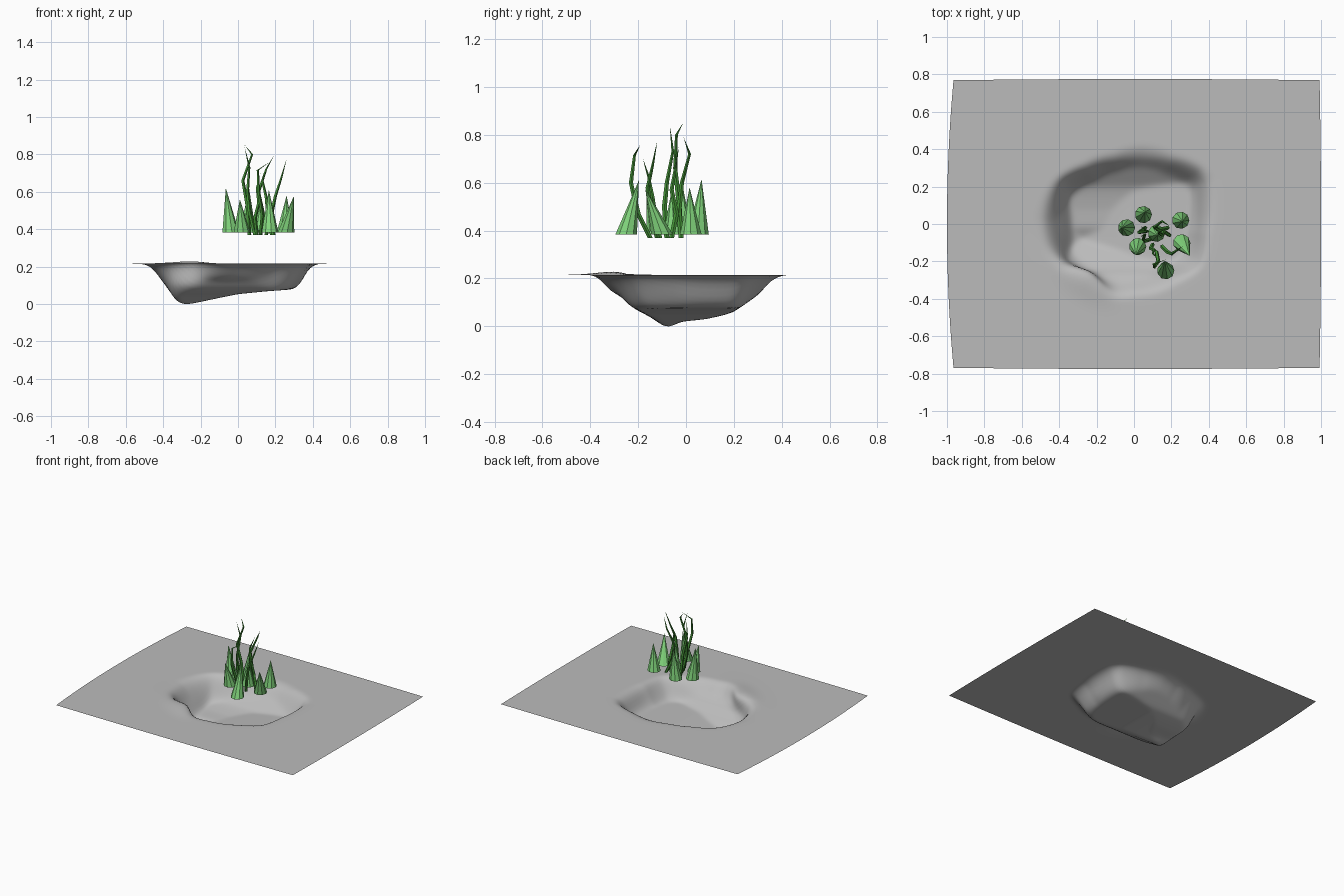
import bpy, bmesh, math
from mathutils import Vector

if "Cube" in bpy.data.objects:
    bpy.data.objects.remove(bpy.data.objects["Cube"])

def mat(name, c):
    m = bpy.data.materials.new(name)
    m.diffuse_color = (*c, 1)
    m.use_nodes = True
    m.node_tree.nodes["Principled BSDF"].inputs["Base Color"].default_value = m.diffuse_color
    return m

GREY = mat("ground grey", (0.5, 0.5, 0.5))
LEAF = mat("light green", (0.22, 0.66, 0.2))
STALK = mat("dark green", (0.06, 0.3, 0.04))

def finish(name, bm, m, smooth):
    me = bpy.data.meshes.new(name)
    bm.to_mesh(me)
    bm.free()
    me.materials.append(m)
    for p in me.polygons:
        p.use_smooth = smooth
    ob = bpy.data.objects.new(name, me)
    bpy.context.collection.objects.link(ob)
    return ob

def lerp(tab, v):
    if v <= tab[0][0]:
        return tab[0][1]
    for (a, p), (b, q) in zip(tab, tab[1:]):
        if v <= b:
            return p + (q - p) * (v - a) / (b - a)
    return tab[-1][1]

# Ground sheet with a sunken hollow: two lower profiles joined inside a rim outline
ZG = 0.215
AX = [(-.56, ZG), (-.48, .195), (-.43, .15), (-.38, .09), (-.33, .015), (-.28, -.005), (-.2, .012), (-.1, .033),
      (0, .053), (.15, .068), (.29, .078), (.34, .1), (.37, .15), (.41, .185), (.46, .2), (.58, ZG)]
BY = [(-.42, ZG), (-.36, .17), (-.33, .15), (-.27, .125), (-.24, .09), (-.2, .065), (-.15, .04), (-.08, -.008),
      (-.02, .02), (.08, .03), (.15, .045), (.2, .06), (.25, .095), (.3, .13), (.35, .175), (.42, .2), (.52, ZG)]
RIM = [(-.5, .02), (-.45, .13), (-.39, .21), (-.25, .29), (-.1, .35), (.05, .39), (.2, .34), (.39, .23),
       (.4, .1), (.37, -.05), (.33, -.2), (.2, -.29), (0, -.36), (-.1, -.38), (-.27, -.31), (-.41, -.19), (-.47, -.08)]
CX, CY = -.04, 0
pol = sorted((math.atan2(y - CY, x - CX), math.hypot(x - CX, y - CY)) for x, y in RIM)
pol = [(pol[-1][0] - math.tau, pol[-1][1])] + pol + [(pol[0][0] + math.tau, pol[0][1])]

def height(x, y):
    t = math.hypot(x - CX, y - CY) / lerp(pol, math.atan2(y - CY, x - CX))
    s = min(1, max(0, (1.12 - t) / .34))
    s = s * s * (3 - 2 * s)
    return ZG + (max(lerp(AX, x), lerp(BY, y)) - ZG) * s

NX, NY = 140, 110
xs = [-1 + 2 * i / NX for i in range(NX + 1)]
ys = [-.775 + 1.55 * j / NY for j in range(NY + 1)]
h = [[height(x, y) for y in ys] for x in xs]
for _ in range(4):
    h = [[h[i][j] if i in (0, NX) or j in (0, NY) else
          (4 * h[i][j] + h[i-1][j] + h[i+1][j] + h[i][j-1] + h[i][j+1]) / 8
          for j in range(NY + 1)] for i in range(NX + 1)]
low = min(map(min, h))
bm = bmesh.new()
grid = []
for i, x in enumerate(xs):
    row = []
    for j, y in enumerate(ys):
        z = (h[i][j] - low) * ZG / (ZG - low)
        # raised lip leaning over the front left of the hollow
        u, v = (x + .28) * .8 - (y + .29) * .6, (x + .28) * .6 + (y + .29) * .8
        w = math.exp(-(u / .14) ** 2 - (v / .07) ** 2) * max(0, min(1, (z - .1) / .1))
        bow = (y / .775) ** 2
        px = x + (.035 * bow * max(0, -x) if x < 0 else -.008 * bow * x) + .04 * w
        py = y + .05 * w - .008 * x * x * y
        row.append(bm.verts.new((px, py, z + .025 * w)))
    grid.append(row)
for i in range(NX):
    for j in range(NY):
        bm.faces.new((grid[i][j], grid[i+1][j], grid[i+1][j+1], grid[i][j+1]))
finish("hollowed_ground", bm, GREY, True)

# Tapered tube along a path; used by cones and grass
def tube(name, pts, radii, sides, m):
    bm = bmesh.new()
    rings = []
    for p, r in zip(pts, radii):
        if r == 0:
            rings.append([bm.verts.new(p)] * sides)
        else:
            rings.append([bm.verts.new(Vector(p) + Vector((r * math.cos(k * math.tau / sides),
                          r * math.sin(k * math.tau / sides), 0))) for k in range(sides)])
    bm.faces.new(rings[0][::-1])
    for a, b in zip(rings, rings[1:]):
        for k in range(sides):
            n = (k + 1) % sides
            bm.faces.new((a[k], a[n], b[k]) if b[0] is b[1] else (a[k], a[n], b[n], b[k]))
    finish(name, bm, m, False)

# Cone leaves: base x, y and tip x, y, z
for n, (x, y, tx, ty, tz) in enumerate([
        (-.04, -.02, -.065, -.02, .62), (.05, .05, .06, .065, .615), (.25, .02, .26, .015, .58),
        (.02, -.12, .01, -.165, .56), (.255, -.1, .298, -.17, .575), (.17, -.25, .165, -.197, .61),
        (.12, -.05, .125, -.06, .57)]):
    tube(f"cone_leaf_{n+1}", [(x, y, .383), (tx, ty, tz)], [.046, 0], 9, LEAF)

# Grass stalks
STALKS = [
    [(.12, -.15, .37), (.13, -.2, .47), (.11, -.23, .6), (.105, -.215, .715), (.17, -.19, .76)],
    [(.15, -.12, .37), (.18, -.15, .49), (.2, -.16, .58), (.23, -.14, .67), (.26, -.12, .775)],
    [(.09, -.08, .37), (.06, -.09, .5), (.05, -.08, .6), (.06, -.055, .73), (.035, -.068, .84)],
    [(.06, -.02, .37), (.05, -.03, .52), (.025, -.045, .66), (.075, -.04, .8), (.035, -.012, .85)],
    [(.18, -.02, .37), (.13, -.03, .48), (.11, -.017, .6), (.15, .015, .72), (.19, -.01, .79)],
    [(.19, -.06, .37), (.16, -.04, .47), (.15, -.06, .57), (.13, -.045, .66), (.165, -.03, .75)],
    [(.1, -.11, .37), (.09, -.13, .46), (.11, -.14, .54), (.1, -.155, .62), (.12, -.18, .7)],
]
for n, p in enumerate(STALKS):
    tube(f"grass_stalk_{n+1}", p, [.011, .011, .009, .006, 0], 5, STALK)
